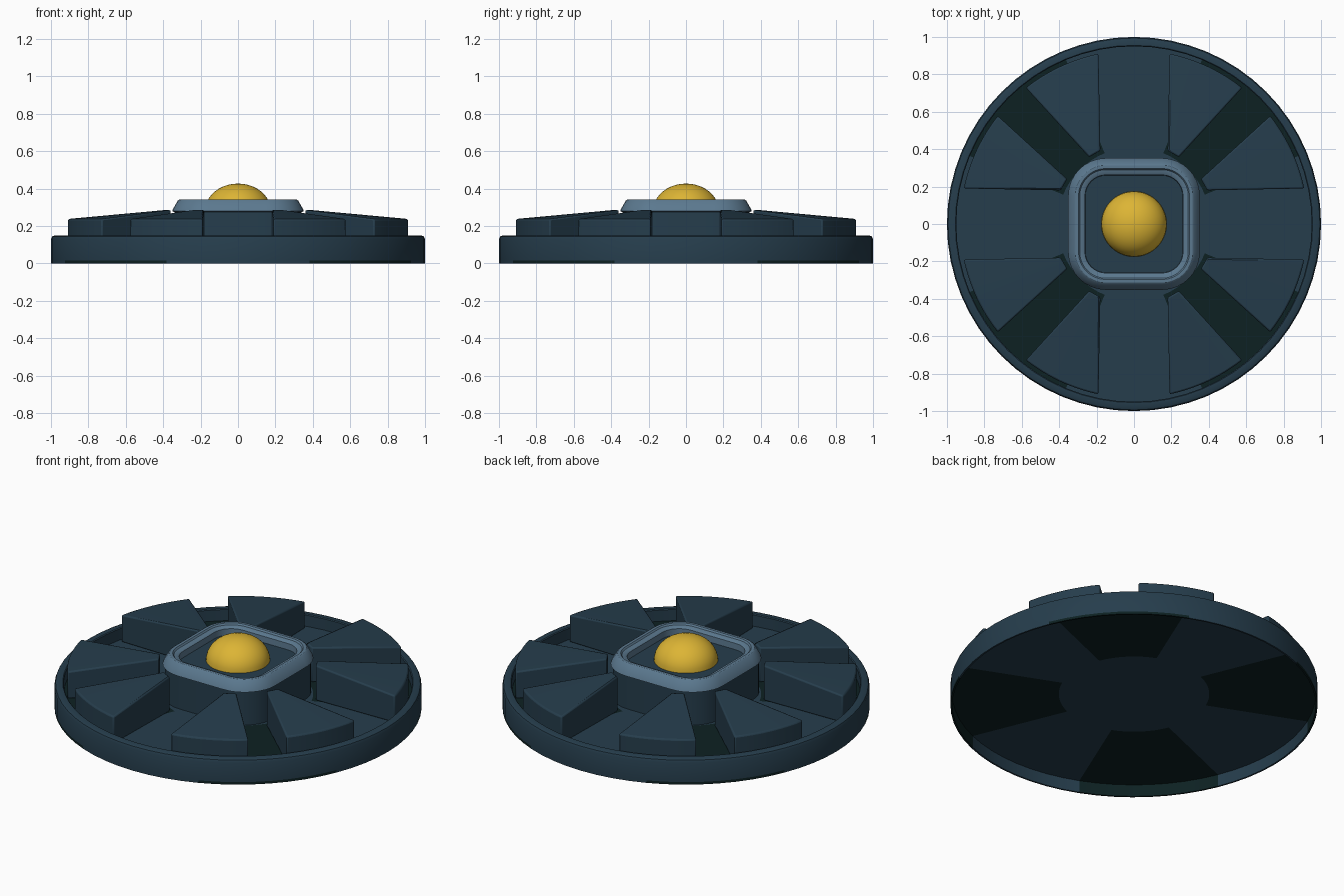
import bpy, bmesh
from math import sin, cos, asin, pi, atan2, degrees, hypot
from mathutils import Vector

if "Cube" in bpy.data.objects:
    bpy.data.objects.remove(bpy.data.objects["Cube"], do_unlink=True)


def material(name, rgb):
    m = bpy.data.materials.new(name)
    m.use_nodes = True
    m.diffuse_color = (*rgb, 1)
    m.node_tree.nodes["Principled BSDF"].inputs["Base Color"].default_value = (*rgb, 1)
    return m


navy = material("navy blue", (0.019, 0.047, 0.073))
steel = material("steel blue", (0.105, 0.19, 0.275))
green = material("dark green", (0.004, 0.015, 0.016))
gold = material("gold", (0.72, 0.46, 0.035))


def loft(name, rings, mats, rule=None, bevel=0):
    """Bridge closed rings of points, cap both ends, colour faces by rule."""
    bm = bmesh.new()
    loops = [[bm.verts.new(p) for p in ring] for ring in rings]
    n = len(loops[0])
    for a, b in zip(loops, loops[1:]):
        for i in range(n):
            j = (i + 1) % n
            bm.faces.new((a[i], a[j], b[j], b[i]))
    bm.faces.new(loops[0][::-1])
    bm.faces.new(loops[-1])
    bmesh.ops.recalc_face_normals(bm, faces=bm.faces)
    if rule:
        for f in bm.faces:
            f.material_index = rule(f.calc_center_median())
    me = bpy.data.meshes.new(name)
    bm.to_mesh(me)
    bm.free()
    ob = bpy.data.objects.new(name, me)
    bpy.context.collection.objects.link(ob)
    for m in mats:
        me.materials.append(m)
    if bevel:
        mod = ob.modifiers.new("soft_edges", "BEVEL")
        mod.width, mod.segments, mod.limit_method = bevel, 2, "ANGLE"
    smooth(ob)
    return ob


def smooth(ob):
    bpy.ops.object.select_all(action="DESELECT")
    ob.select_set(True)
    bpy.context.view_layer.objects.active = ob
    bpy.ops.object.shade_smooth_by_angle(angle=pi / 6)


def circle(r, z, n=64):
    return [Vector((r * cos(2 * pi * i / n), r * sin(2 * pi * i / n), z)) for i in range(n)]


def rounded_square(half, z, core=0.15, steps=8):
    pts = []
    for k in range(4):
        a0 = k * pi / 2
        for i in range(steps + 1):
            a = a0 + pi / 2 * i / steps
            mid = a0 + pi / 4
            pts.append(Vector((core * 2 ** 0.5 * cos(mid) + (half - core) * cos(a),
                               core * 2 ** 0.5 * sin(mid) + (half - core) * sin(a), z)))
    return pts


# Base tray: hollow underneath, raised rim, green diagonal sectors
FLOOR, RIM = 0.078, 0.15


def base_rule(c):
    r = hypot(c.x, c.y)
    diagonal = 22.5 < degrees(atan2(c.y, c.x)) % 90 < 67.5
    on_floor = 0.4 < r < 0.947 and c.z < FLOOR + 0.005
    under = r > 0.9 and c.z < 0.07 and (r < 0.993 or c.z < 0.02)
    return 1 if diagonal and (on_floor or under) else 0


base_profile = [(0.41, 0.072), (0.99, 0.072), (0.99, 0), (1, 0), (1, 0.015), (1, 0.13),
                (0.994, 0.144), (0.98, RIM), (0.955, RIM), (0.95, 0.145),
                (0.95, FLOOR), (0.41, FLOOR)]
loft("base_tray", [circle(r, z) for r, z in base_profile], [navy, green], base_rule)

# Eight wedge blocks, mirrored about the axes
INNER, OUTER, STEPS = 0.43, 0.93, 8
inner_span = (asin(0.18 / INNER), pi / 4 - asin(0.083 / INNER))
outer_span = (asin(0.19 / OUTER), pi / 4 - asin(0.106 / OUTER))


def wedge_block(name, turn, flip):
    def at(r, span, t, z):
        a = turn + flip * (span[0] + (span[1] - span[0]) * t)
        return Vector((r * cos(a), r * sin(a), z))
    rings = []
    for i in range(STEPS + 1):
        t = i / STEPS
        rings.append([at(INNER, inner_span, t, 0.075), at(OUTER, outer_span, t, 0.075),
                      at(OUTER, outer_span, t, 0.238), at(INNER, inner_span, t, 0.286)])
    loft(name, rings, [navy], bevel=0.009)


for k in range(4):
    for flip, side in ((1, "a"), (-1, "b")):
        wedge_block(f"wedge_block_{k + 1}{side}", k * pi / 2, flip)

# Central hub with a sunken top
hub = [(0.34, 0.075), (0.34, 0.285), (0.27, 0.285)]
loft("hub", [rounded_square(h, z) for h, z in hub], [navy])

# Trim frame around the sunken top
trim = [(0.26, 0.28), (0.34, 0.275), (0.352, 0.28), (0.348, 0.29), (0.322, 0.336),
        (0.314, 0.341), (0.297, 0.341), (0.29, 0.332), (0.27, 0.328), (0.262, 0.322),
        (0.26, 0.284)]
frame = loft("hub_trim", [rounded_square(h, z) for h, z in trim], [steel, navy],
             lambda c: 1 if hypot(c.x, c.y) < 0.1 else 0)

# Gold dome
bpy.ops.mesh.primitive_uv_sphere_add(segments=40, ring_count=20, radius=1, location=(0, 0, 0.284))
dome = bpy.context.object
dome.name = "dome"
dome.scale = (0.175, 0.175, 0.143)
bm = bmesh.new()
bm.from_mesh(dome.data)
bmesh.ops.delete(bm, geom=[v for v in bm.verts if v.co.z < -0.01], context="VERTS")
bm.to_mesh(dome.data)
bm.free()
dome.data.materials.append(gold)
smooth(dome)
